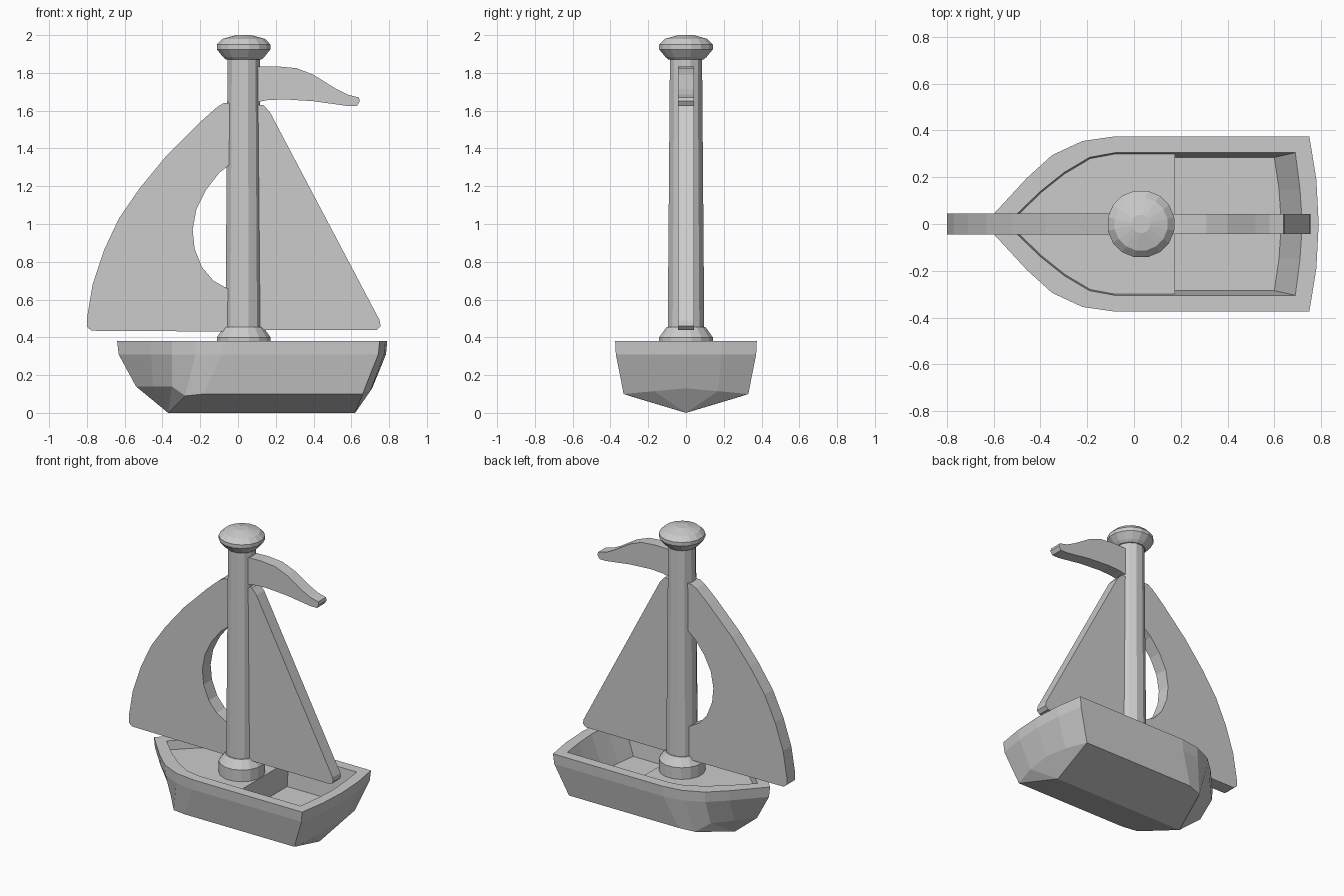
import bpy
import bmesh
from math import cos, sin, pi
from mathutils import Vector

default_cube = bpy.data.objects.get("Cube")
if default_cube:
    bpy.data.objects.remove(default_cube, do_unlink=True)

# One plain grey for the whole toy
grey = bpy.data.materials.new("plain_grey")
grey.use_nodes = True
grey.diffuse_color = (.6, .6, .6, 1)
shader = next(node for node in grey.node_tree.nodes if node.type == 'BSDF_PRINCIPLED')
shader.inputs["Base Color"].default_value = grey.diffuse_color
shader.inputs["Roughness"].default_value = .8


def loft(name, rings):
    """Skin a stack of equal-length closed rings and cap both ends."""
    bm = bmesh.new()
    rows = [[bm.verts.new(point) for point in ring] for ring in rings]
    for lower, upper in zip(rows, rows[1:]):
        for i in range(len(lower)):
            bm.faces.new((lower[i - 1], lower[i], upper[i], upper[i - 1]))
    for end in (rows[0], rows[-1]):
        # A ring squashed onto a keel line needs no cap
        if len({tuple(vert.co) for vert in end}) > 2:
            bm.faces.new(end)
    bmesh.ops.remove_doubles(bm, verts=bm.verts, dist=.0005)
    bmesh.ops.recalc_face_normals(bm, faces=bm.faces)
    mesh = bpy.data.meshes.new(name)
    bm.to_mesh(mesh)
    bm.free()
    mesh.materials.append(grey)
    obj = bpy.data.objects.new(name, mesh)
    bpy.context.collection.objects.link(obj)
    return obj


def both_sides(half):
    """Complete a half outline that runs from stern centre to bow."""
    return half + [Vector((p.x, -p.y, p.z)) for p in half[-2:0:-1]]


def level(points, height):
    return [Vector((x, y, height)) for x, y in points]


def blend(first, second, amount):
    return [a.lerp(b, amount) for a, b in zip(first, second)]


def board(name, outline, half_thickness):
    """Flat board cut from an outline in the x-z plane."""
    return loft(name, [[(x, side * half_thickness, z) for x, z in outline]
                       for side in (-1, 1)])


def turned(name, profile, centre_x, sides):
    """Faceted turned part from (radius, height) pairs."""
    angles = [2 * pi * (i + .5) / sides for i in range(sides)]
    return loft(name, [[(centre_x + radius * cos(a), radius * sin(a), height)
                        for a in angles] for radius, height in profile])


# Hull: outer rim, chine and keel, then the hollow inside
rim = level([(.79, 0), (.78, .19), (.75, .375), (-.08, .375), (-.22, .355),
             (-.35, .295), (-.46, .195), (-.64, 0)], .38)
chine = [Vector(p) for p in (
    (.71, 0, .13), (.7, .17, .115), (.66, .33, .1), (-.18, .33, .1),
    (-.28, .3, .09), (-.35, .23, .14), (-.45, .11, .14), (-.54, 0, .14))]
band = [Vector((p.x, p.y, .31)) for p in blend(rim, chine, .08)]
keel = [Vector((.62 if p.x > .6 else -.37, 0, 0)) for p in chine]
inner_rim = level([(.72, 0), (.71, .15), (.69, .305), (-.08, .305), (-.19, .285),
                   (-.3, .22), (-.4, .14), (-.545, 0)], .38)
inner_floor = level([(.63, 0), (.62, .15), (.6, .285), (-.08, .285), (-.18, .265),
                     (-.285, .2), (-.38, .125), (-.51, 0)], .15)
loft("hull", [both_sides(half) for half in
              (keel, chine, band, rim, inner_rim, inner_floor)])

# Raised foredeck, ending in a step down to the cockpit
deck_half = blend(inner_rim, inner_floor, .25)
for point in deck_half[:3]:
    point.x = .175
deck_half[2].y = deck_half[3].y
deck_outline = both_sides(deck_half)
loft("foredeck", [[(p.x, p.y, height) for p in deck_outline] for height in (.14, .32)])

# Mast with its foot collar and top knob
mast_x = .03
turned("mast", [(.1, .32), (.1, .45), (.088, 1.89)], mast_x, 12)
turned("mast_collar", [(.145, .31), (.145, .4), (.105, .455)], mast_x, 16)
turned("mast_knob", [(.095, 1.87), (.112, 1.885), (.145, 1.925), (.145, 1.95),
                     (.115, 1.98), (.04, 2)], mast_x, 16)

# Curved sail with a crescent opening beside the mast
board("curved_sail", [
    (mast_x, 1.64), (-.075, 1.64), (-.11, 1.62), (-.2, 1.54), (-.38, 1.36),
    (-.52, 1.19), (-.63, 1.03), (-.71, .86), (-.77, .68), (-.8, .5),
    (-.8, .455), (-.775, .435), (mast_x, .43), (mast_x, .65), (-.06, .66),
    (-.13, .7), (-.19, .77), (-.23, .87), (-.24, .97), (-.22, 1.08),
    (-.17, 1.18), (-.1, 1.27), (-.05, 1.31), (mast_x, 1.36)], .045)

# Straight triangular sail
board("straight_sail", [
    (mast_x, 1.63), (.135, 1.63), (.17, 1.59), (.75, .49), (.755, .46),
    (.735, .44), (mast_x, .44)], .042)

# Waving pennant near the mast top
board("pennant", [
    (mast_x, 1.83), (.2, 1.835), (.31, 1.825), (.4, 1.79), (.52, 1.715),
    (.58, 1.685), (.64, 1.67), (.645, 1.65), (.63, 1.625), (.58, 1.625),
    (.4, 1.65), (.24, 1.66), (.15, 1.655), (mast_x, 1.63)], .042)
